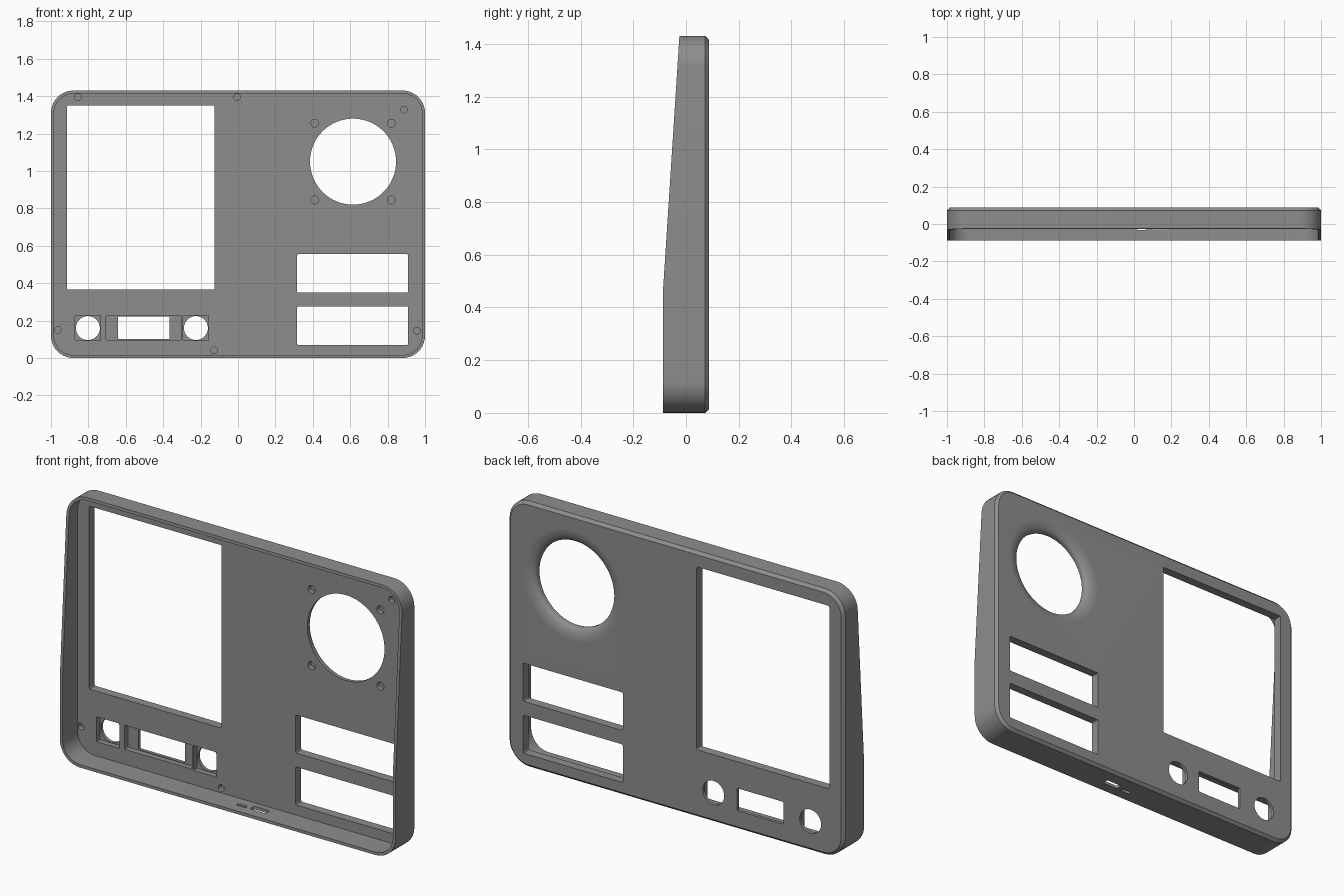
import bpy, bmesh, math
from mathutils import Vector

if "Cube" in bpy.data.objects:
    bpy.data.objects.remove(bpy.data.objects["Cube"])

BACK, FLOOR = 0.0875, 0.04      # rear face, and inner face of the panel


def rounded(x0, x1, z0, z1, r, n=10):
    """Outline of a rounded rectangle in x, z."""
    pts = []
    for k, (cx, cz) in enumerate([(x1 - r, z1 - r), (x0 + r, z1 - r), (x0 + r, z0 + r), (x1 - r, z0 + r)]):
        for i in range(n + 1):
            a = math.pi / 2 * (k + i / n)
            pts.append((cx + r * math.cos(a), cz + r * math.sin(a)))
    return pts


def circle(cx, cz, r, n=32):
    return [(cx + r * math.cos(2 * math.pi * i / n), cz + r * math.sin(2 * math.pi * i / n)) for i in range(n)]


def loft(name, sections):
    """Closed solid through (y, outline) sections."""
    bm = bmesh.new()
    loops = [[bm.verts.new((x, y, z)) for x, z in pts] for y, pts in sections]
    n = len(loops[0])
    for a, b in zip(loops, loops[1:]):
        for i in range(n):
            bm.faces.new((a[i], a[(i + 1) % n], b[(i + 1) % n], b[i]))
    bm.faces.new(loops[0])
    bm.faces.new(loops[-1])
    bmesh.ops.recalc_face_normals(bm, faces=bm.faces)
    me = bpy.data.meshes.new(name)
    bm.to_mesh(me)
    bm.free()
    ob = bpy.data.objects.new(name, me)
    bpy.context.collection.objects.link(ob)
    return ob


def cut(cutter):
    """Subtract a cutter from the shell and discard it."""
    bpy.context.view_layer.objects.active = shell
    m = shell.modifiers.new("cut", 'BOOLEAN')
    m.operation, m.solver, m.object = 'DIFFERENCE', 'EXACT', cutter
    bpy.ops.object.modifier_apply(modifier=m.name)
    bpy.data.objects.remove(cutter)


def cut_prism(pts, y0, y1):
    cut(loft("cutter", [(y0, pts), (y1, pts)]))


# Shell with chamfered rear edge
TOP, CH, WALL = 1.43, 0.015, 0.016
outer = rounded(-1, 1, 0, TOP, 0.12)
shell = loft("panel_housing", [
    (-0.0875, outer), (BACK - CH, outer),
    (BACK, rounded(-1 + CH, 1 - CH, CH, TOP - CH, 0.12 - CH))])

# Hollow front
cut_prism(rounded(-1 + WALL, 1 - WALL, WALL, TOP - WALL, 0.12 - WALL), -0.3, FLOOR)

# Sloping front rim
wedge = loft("cutter", [(0, [(-1.2, 0), (1.2, 0), (1.2, 1), (-1.2, 1)]),
                        (1, [(-1.2, 0), (1.2, 0), (1.2, 1), (-1.2, 1)])])
slope = 0.0625 / (TOP - 0.46)
for v in wedge.data.vertices:
    x, y, z = v.co
    zz = 0.46 if z < 0.5 else 1.6
    v.co = Vector((x, -0.5 if y < 0.5 else -0.0875 + slope * (zz - 0.46), zz))
cut(wedge)

# Screen window and two rectangular slots
for box in [(-0.915, -0.125, 0.365, 1.35), (0.315, 0.91, 0.35, 0.555), (0.315, 0.91, 0.07, 0.275)]:
    cut_prism(rounded(*box, 0.008, 3), -0.2, 0.2)

# Round opening, flared toward the rear
flare = [(0.0, circle(0.615, 1.05, 0.23, 64))]
for i in range(9):
    a = math.pi / 2 * i / 8
    flare.append((0.056 + 0.032 * math.sin(a), circle(0.615, 1.05, 0.23 + 0.075 * (1 - math.cos(a)), 64)))
flare.append((0.12, flare[-1][1]))
cut(loft("cutter", flare))

# Knob openings and small display, each with a recess behind the panel
for cx in (-0.8025, -0.225):
    cut_prism(rounded(cx - 0.068, cx + 0.068, 0.093, 0.227, 0.003, 2), 0.0, 0.07)
    cut_prism(circle(cx, 0.16, 0.064, 48), 0.05, 0.2)
cut_prism(rounded(-0.705, -0.302, 0.097, 0.226, 0.003, 2), 0.0, 0.07)
cut_prism(rounded(-0.642, -0.365, 0.101, 0.222, 0.006, 3), 0.05, 0.2)

# Blind screw holes
for x in (0.41, 0.82):
    for z in (0.845, 1.255):
        cut_prism(circle(x, z, 0.021, 20), 0.0, 0.066)
for x, z in [(-0.857, 1.395), (-0.005, 1.395), (0.888, 1.328), (-0.963, 0.15), (0.957, 0.145), (-0.128, 0.042)]:
    cut_prism(circle(x, z, 0.018, 20), 0.0, 0.066)

# Port slots through the bottom wall
for x0, x1, y0, y1 in [(0.01, 0.068, -0.031, -0.012), (0.092, 0.185, -0.029, 0.006)]:
    port = loft("cutter", [(-0.1, rounded(x0, x1, y0, y1, 0.009, 4)), (0.03, rounded(x0, x1, y0, y1, 0.009, 4))])
    for v in port.data.vertices:
        v.co = Vector((v.co.x, v.co.z, v.co.y))
    port.data.flip_normals()
    cut(port)

# Finish: one grey, smooth curves with sharp edges
grey = bpy.data.materials.new("mid_grey")
grey.diffuse_color = (0.27, 0.27, 0.27, 1)
grey.use_nodes = True
grey.node_tree.nodes["Principled BSDF"].inputs["Base Color"].default_value = grey.diffuse_color
shell.data.materials.clear()
shell.data.materials.append(grey)
for p in shell.data.polygons:
    p.material_index = 0
shell.select_set(True)
bpy.context.view_layer.objects.active = shell
bpy.ops.object.shade_smooth_by_angle(angle=math.radians(30))
